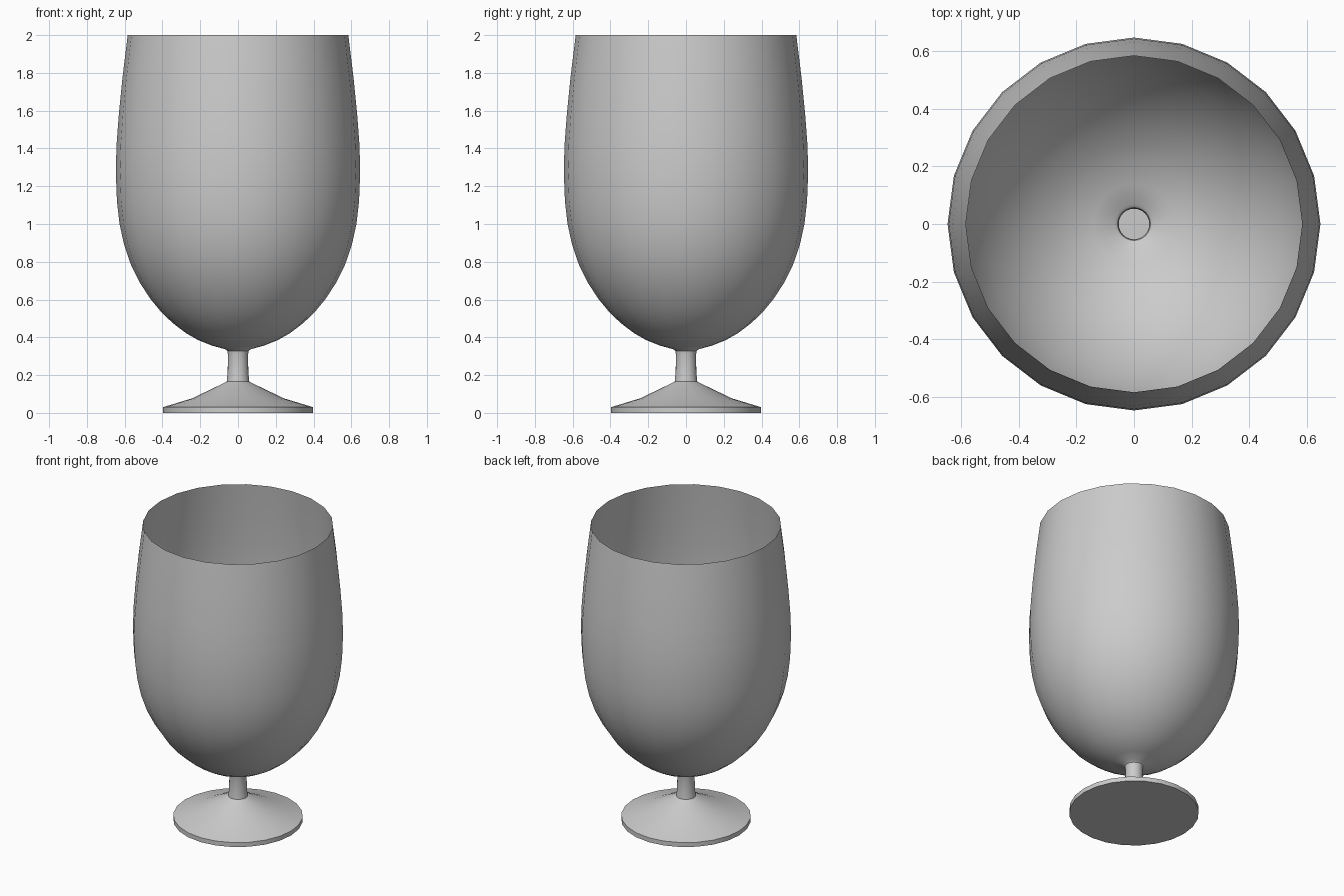
import bpy
import bmesh
import math

cube = bpy.data.objects.get("Cube")
if cube:
    bpy.data.objects.remove(cube, do_unlink=True)

SIDES = 24

# One plain grey material
grey = bpy.data.materials.new("plain_grey")
grey.use_nodes = True
colour = (0.6, 0.6, 0.6, 1)
grey.diffuse_color = colour
grey.node_tree.nodes["Principled BSDF"].inputs["Base Color"].default_value = colour


def lathe(name, profile, cap_start=False):
    """Turn a (radius, height) profile, listed bottom to top, about the z axis."""
    bm = bmesh.new()
    rings = []
    for radius, z in profile:
        rings.append([bm.verts.new((radius * math.cos(math.tau * i / SIDES),
                                    radius * math.sin(math.tau * i / SIDES), z))
                      for i in range(SIDES)])
    for low, high in zip(rings, rings[1:]):
        for i in range(SIDES):
            j = (i + 1) % SIDES
            bm.faces.new((low[i], low[j], high[j], high[i]))
    if cap_start:
        bm.faces.new(rings[0][::-1])
    mesh = bpy.data.meshes.new(name)
    bm.to_mesh(mesh)
    bm.free()
    mesh.materials.append(grey)
    obj = bpy.data.objects.new(name, mesh)
    bpy.context.collection.objects.link(obj)
    bpy.ops.object.select_all(action="DESELECT")
    obj.select_set(True)
    bpy.context.view_layer.objects.active = obj
    bpy.ops.object.shade_smooth_by_angle(angle=math.radians(35))
    return obj


# Foot: flat disc with a low rim and a cone rising to the stem
foot = [(0.398, 0), (0.398, 0.03), (0.243, 0.077), (0.06, 0.165)]

# Hollow stem, slightly waisted, flaring into the bowl
stem = [(0.055, 0.21), (0.053, 0.31), (0.057, 0.328), (0.068, 0.337)]

# Thin open bowl, widest above the middle and drawn in at the rim
bowl = [(0.14, 0.357), (0.21, 0.385), (0.275, 0.422), (0.345, 0.475),
        (0.405, 0.532), (0.465, 0.605), (0.52, 0.69), (0.567, 0.785),
        (0.603, 0.89), (0.627, 1.0), (0.641, 1.12), (0.647, 1.28),
        (0.643, 1.42), (0.631, 1.58), (0.611, 1.78), (0.584, 2.0)]

lathe("goblet", foot + stem + bowl, cap_start=True)
